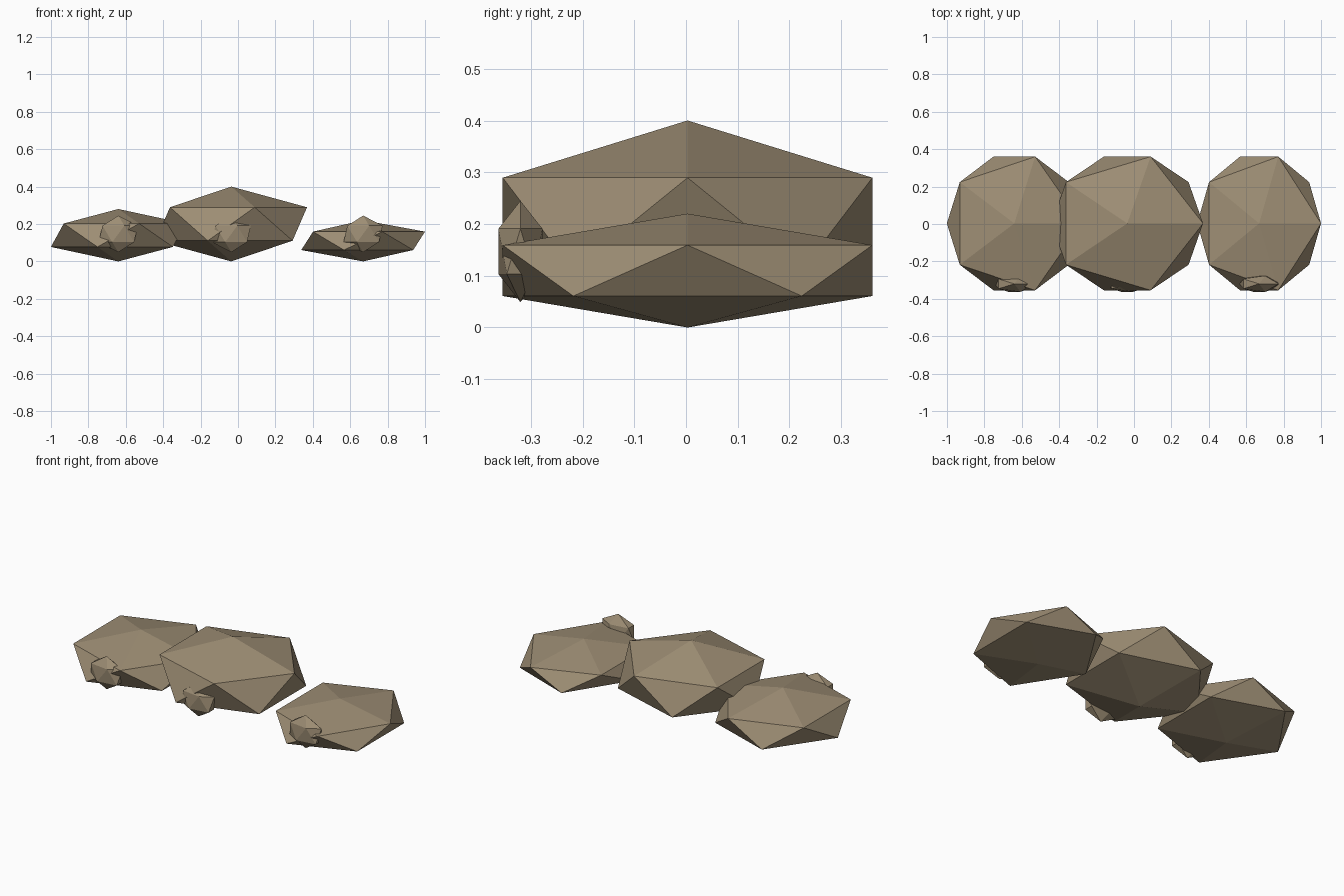
import bpy

if "Cube" in bpy.data.objects:
    bpy.data.objects.remove(bpy.data.objects["Cube"])

# Single flat stone colour
stone = bpy.data.materials.new("warm grey stone")
stone.diffuse_color = (0.34, 0.27, 0.176, 1)
stone.use_nodes = True
stone.node_tree.nodes["Principled BSDF"].inputs["Base Color"].default_value = stone.diffuse_color


def rock(name, centre, radii):
    """Low-poly boulder: a stretched 20-sided ball with flat faces."""
    bpy.ops.mesh.primitive_ico_sphere_add(subdivisions=1, radius=1, location=centre)
    ob = bpy.context.object
    ob.name = name
    ob.scale = radii
    bpy.ops.object.transform_apply(location=False, rotation=False, scale=True)
    ob.data.materials.append(stone)
    return ob


# Three large boulders in a row: name, x, x radius, half height
for side, x, rx, rz in (("left", -0.64, 0.403, 0.14),
                        ("middle", -0.036, 0.453, 0.20),
                        ("right", 0.669, 0.370, 0.11)):
    rock(side + "_boulder", (x, 0.003, rz), (rx, 0.42, rz))
    # Small pebble set into the front of each boulder
    rock(side + "_pebble", (x, -0.32, 0.147), (0.117, 0.05, 0.098))
